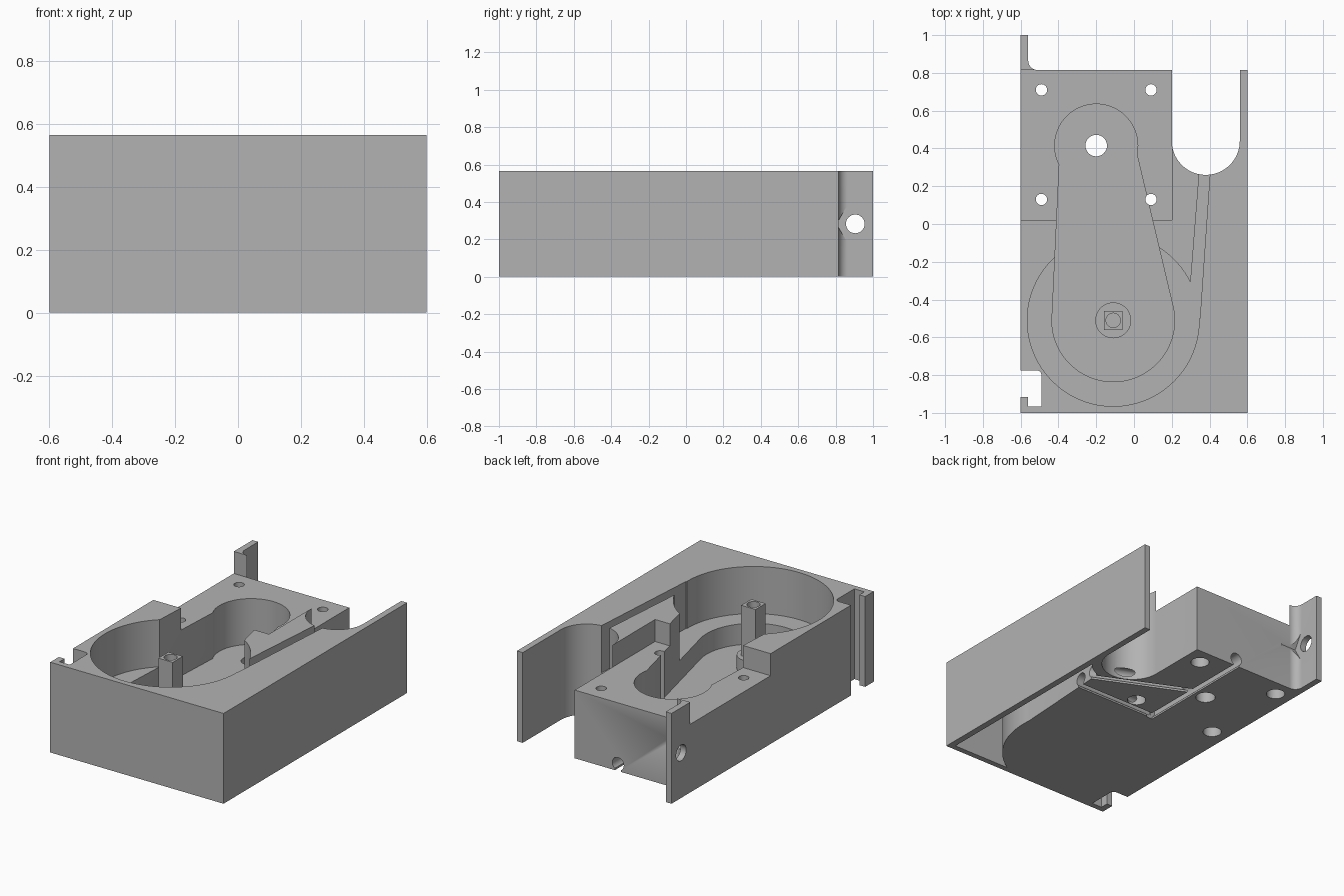
import bpy, math
from math import cos, sin, radians
from mathutils import Vector, Matrix

if "Cube" in bpy.data.objects:
    bpy.data.objects.remove(bpy.data.objects["Cube"])

grey = bpy.data.materials.new("plain grey")
grey.use_nodes = True
COLOUR = (0.45, 0.45, 0.45, 1)
grey.diffuse_color = COLOUR
grey.node_tree.nodes["Principled BSDF"].inputs["Base Color"].default_value = COLOUR

TOP, STEP, LEDGE, FLOOR = 0.565, 0.427, 0.27, 0.14
BACK = 0.815
WHEEL = (-0.11, -0.51)
PIVOT = (-0.2, 0.415)
BAY = (0.38, 0.44)


def arc(centre, r, a0, a1, n=24):
    steps = [radians(a0 + (a1 - a0) * i / n) for i in range(n + 1)]
    return [(centre[0] + r * cos(a), centre[1] + r * sin(a)) for a in steps]


def circle(centre, r, n=64):
    return arc(centre, r, 0, 360, n)[:-1]


def rect(x0, x1, y0, y1):
    return [(x0, y0), (x1, y0), (x1, y1), (x0, y1)]


def prism(name, outline, z0, z1, matrix=None):
    """Extrude a flat counter-clockwise outline from z0 to z1."""
    n = len(outline)
    verts = [(x, y, z) for z in (z0, z1) for x, y in outline]
    faces = [tuple(reversed(range(n))), tuple(range(n, 2 * n))]
    faces += [(i, (i + 1) % n, (i + 1) % n + n, i + n) for i in range(n)]
    mesh = bpy.data.meshes.new(name)
    mesh.from_pydata(verts, [], faces)
    if matrix:
        mesh.transform(matrix)
    mesh.materials.append(grey)
    ob = bpy.data.objects.new(name, mesh)
    bpy.context.collection.objects.link(ob)
    return ob


def combine(target, tool, operation="DIFFERENCE"):
    """Apply one boolean and discard the tool."""
    mod = target.modifiers.new("shape", "BOOLEAN")
    mod.operation, mod.solver, mod.object = operation, "EXACT", tool
    tool.hide_render = True
    bpy.context.view_layer.update()
    graph = bpy.context.evaluated_depsgraph_get()
    mesh = bpy.data.meshes.new_from_object(target.evaluated_get(graph))
    target.modifiers.clear()
    target.data = mesh
    bpy.data.objects.remove(tool)


def cut(outline, z0, z1, matrix=None):
    combine(housing, prism("cutter", outline, z0, z1, matrix))


def frame(origin, direction):
    """Matrix whose z axis runs along a horizontal direction and y axis is up."""
    d = Vector(direction).normalized()
    up = Vector((0, 0, 1))
    side = up.cross(d)
    m = Matrix((side, up, d)).transposed().to_4x4()
    m.translation = origin
    return m


# Housing outline: box with rear tab, fillet, open bay and thin side wall
outline = [(-0.6, -1), (0.6, -1), (0.6, BACK), (0.56, BACK)]
outline += arc(BAY, 0.18, 0, -180, 40)
outline += [(0.2, BACK)]
outline += arc((-0.51, BACK + 0.05), 0.05, 270, 180, 12)
outline += [(-0.56, 1), (-0.6, 1)]
housing = prism("housing", outline, 0, TOP)

# Lowered rear deck
cut(rect(-0.7, 0.2, 0.02, BACK), STEP, 1)

# Round wheel well, then the deeper arm-shaped recess
cut(circle(WHEEL, 0.455, 96), LEDGE, 1)
arm = prism("arm_cutter", circle(WHEEL, 0.325, 96), FLOOR, 1)
neck = [(-0.434, -0.5), (0.207, -0.44), (0.015, 0.37), (-0.2, 0.415), (-0.395, 0.325)]
combine(arm, prism("neck", neck, FLOOR, 1), "UNION")
combine(arm, prism("end", circle(PIVOT, 0.22), FLOOR, 1), "UNION")
combine(housing, arm)

# Narrow slot from the wheel well to the bay
cut([(0.285, -0.5), (0.349, -0.5), (0.405, 0.31), (0.349, 0.31)], LEDGE, 1)

# Corner notch behind the hooked lip
notch = [(-0.7, -0.915), (-0.56, -0.915), (-0.56, -0.965), (-0.49, -0.965)]
notch += arc((-0.515, -0.8), 0.025, 0, 90, 8) + [(-0.7, -0.775)]
cut(notch, -0.1, 1)

# Hollow under the front corner
hollow = arc(WHEEL, 0.53, 5, -59, 32) + [(0.56, -0.965)]
hollow += arc(BAY, 0.24, -41.4, -71, 10)
cut(hollow, -0.1, TOP - 0.04)

# Pivot hole and counterbored screw holes
cut(circle(PIVOT, 0.057, 32), -0.1, 0.3)
for x in (-0.49, 0.09):
    for y in (0.13, 0.71):
        cut(circle((x, y), 0.03, 32), -0.1, 1)
        cut(circle((x, y), 0.054, 32), -0.1, 0.1)

# Cable channels in the underside: round bore with a narrow slit below
for start, end in (((-0.1, 0.02), (-0.1, 0.9)),
                   ((-0.11, 0.05), (0.5, 0.05)),
                   ((-0.1, 0.43), (0.49, 0.16))):
    a, b = Vector((*start, 0)), Vector((*end, 0))
    m = frame(a, b - a)
    cut(rect(-0.022, 0.022, -0.05, 0.05), 0, (b - a).length, m)
    cut(circle((0, 0.045), 0.04, 24), 0, (b - a).length, m)

# Tab bolt hole and hexagonal nut seat
bolt = frame((-0.7, 0.905, TOP / 2), (1, 0, 0))
cut(circle((0, 0), 0.05, 32), 0, 0.3, bolt)
cut(circle((0, 0), 0.1, 6), 0.14, 0.25, bolt)

# Boss and square drive post with a blind hole
boss = prism("post_boss", circle(WHEEL, 0.095, 48), FLOOR, 0.225)
x, y = WHEEL
post = prism("drive_post", rect(x - 0.05, x + 0.05, y - 0.05, y + 0.05), 0.2, 0.54)
combine(post, prism("bore", circle(WHEEL, 0.038, 32), 0.4, 1))

for ob in (housing, boss, post):
    bpy.ops.object.select_all(action="DESELECT")
    ob.select_set(True)
    bpy.context.view_layer.objects.active = ob
    bpy.ops.object.shade_smooth_by_angle(angle=radians(30))
